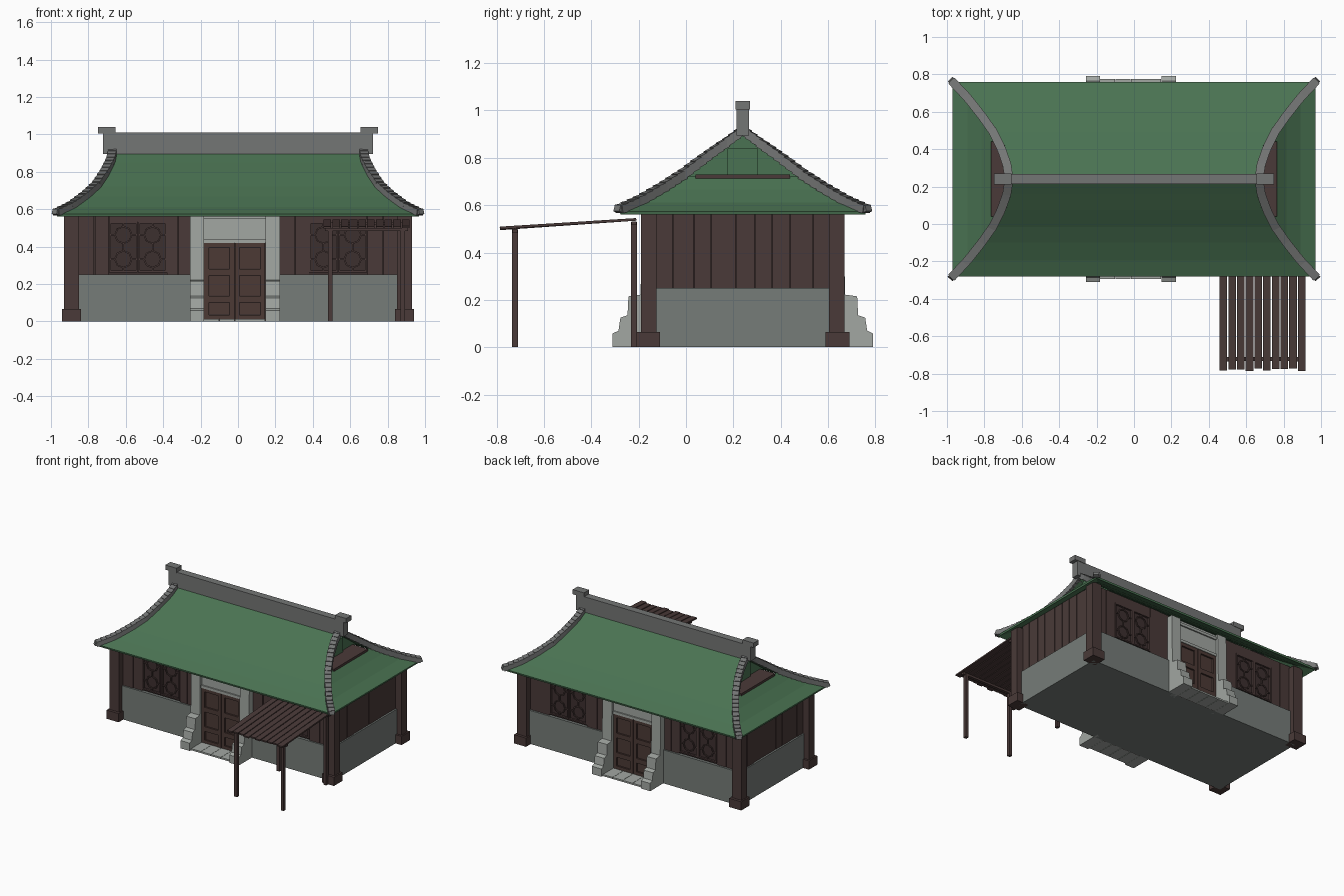
import bpy, bmesh, math, random
from mathutils import Vector, Matrix

if "Cube" in bpy.data.objects:
    bpy.data.objects.remove(bpy.data.objects["Cube"])

random.seed(4)
YC = 0.24  # centre line of the house


def material(name, r, g, b):
    m = bpy.data.materials.new(name)
    m.diffuse_color = (r, g, b, 1)
    m.use_nodes = True
    m.node_tree.nodes["Principled BSDF"].inputs["Base Color"].default_value = m.diffuse_color
    return m


GREEN = material("roof green", 0.068, 0.17, 0.084)
RIDGE = material("ridge grey", 0.175, 0.18, 0.178)
STONE = material("wall stone", 0.18, 0.20, 0.188)
PALE = material("pale stone", 0.36, 0.385, 0.36)
BROWN = material("timber brown", 0.068, 0.042, 0.040)
DOOR = material("door brown", 0.072, 0.042, 0.036)
DARK = material("dark timber", 0.046, 0.029, 0.028)

parts = {}


def part(name, mat):
    if name not in parts:
        parts[name] = (bmesh.new(), mat)
    return parts[name][0]


def box(name, mat, x0, x1, y0, y1, z0, z1):
    loc = Vector((x0 + x1, y0 + y1, z0 + z1)) / 2
    size = Vector((abs(x1 - x0), abs(y1 - y0), abs(z1 - z0)))
    bmesh.ops.create_cube(part(name, mat), size=1,
                          matrix=Matrix.LocRotScale(loc, None, size))


def bar(name, mat, p, q, w, h, tilt=0.0):
    p, q = Vector(p), Vector(q)
    rot = (q - p).to_track_quat('X', 'Z').to_matrix() @ Matrix.Rotation(tilt, 3, 'Y')
    bmesh.ops.create_cube(part(name, mat), size=1, matrix=Matrix.LocRotScale(
        (p + q) / 2, rot.to_quaternion(), Vector(((q - p).length, w, h))))


def prism(name, mat, pts, x0, x1):
    """Extrude a (y, z) outline along x."""
    bm = part(name, mat)
    a = [bm.verts.new((x0, y, z)) for y, z in pts]
    b = [bm.verts.new((x1, y, z)) for y, z in pts]
    bm.faces.new(a)
    bm.faces.new(b[::-1])
    for i in range(len(pts)):
        j = (i + 1) % len(pts)
        bm.faces.new((a[i], b[i], b[j], a[j]))


# House body
box("stone_base", STONE, -0.89, 0.89, YC - 0.395, YC + 0.395, 0, 0.25)
box("timber_core", DARK, -0.865, 0.865, YC - 0.37, YC + 0.37, 0.24, 0.60)


def planks(a0, a1, put):
    """Uneven vertical boards between a0 and a1."""
    n = max(1, round((a1 - a0) / 0.085))
    cuts = [a0] + [a0 + (a1 - a0) * (i + random.uniform(-.15, .15)) / n
                   for i in range(1, n)] + [a1]
    for a, b in zip(cuts, cuts[1:]):
        put(a + 0.0015, b - 0.0015, random.uniform(-0.003, 0.003))


for s in (-1, 1):
    # Corner posts
    for t in (-1, 1):
        box("corner_posts", BROWN, s * 0.85, s * 0.93, YC + t * 0.365, YC + t * 0.43, 0, 0.59)
        box("post_feet", BROWN, s * 0.84, s * 0.94, YC + t * 0.35, YC + t * 0.45, 0, 0.065)
    # Side boards
    planks(YC - 0.37, YC + 0.37, lambda a, b, r: box(
        "side_boards", BROWN, s * 0.85, s * (0.878 + r), a, b, 0.24, 0.605))

    def fy(d):
        return YC + s * d

    # Front and back boards
    for a0, a1 in ((-0.86, -0.69), (-0.38, -0.25), (0.215, 0.38), (0.69, 0.86)):
        planks(a0, a1, lambda a, b, r: box(
            "long_boards", BROWN, a, b, fy(0.35), fy(0.383 + r), 0.24, 0.605))

    # Lattice windows
    for side in (-1, 1):
        xm = side * 0.535
        box("window_head", BROWN, xm - 0.155, xm + 0.155, fy(0.35), fy(0.383), 0.53, 0.605)
        box("window_back", DARK, xm - 0.155, xm + 0.155, fy(0.36), fy(0.374), 0.25, 0.54)
        for c in (xm - 0.078, xm + 0.078):
            y = fy(0.379)
            for e in (-0.072, 0.072):
                box("window_frames", BROWN, c + e - 0.005, c + e + 0.005,
                    fy(0.37), fy(0.388), 0.262, 0.532)
            for z in (0.267, 0.527):
                box("window_frames", BROWN, c - 0.072, c + 0.072, fy(0.37), fy(0.388), z - 0.005, z + 0.005)
            for zc in (0.332, 0.462):
                ring = [(c + 0.045 * math.cos(k * math.pi / 4), y,
                         zc + 0.045 * math.sin(k * math.pi / 4)) for k in range(8)]
                for k in range(8):
                    bar("window_lattice", BROWN, ring[k], ring[(k + 1) % 8], 0.008, 0.008)
                for e in (-1, 1):
                    bar("window_lattice", BROWN, (c + e * 0.045, y, zc), (c + e * 0.072, y, zc), 0.008, 0.008)
                    box("window_lattice", BROWN, c - 0.004, c + 0.004, fy(0.375), fy(0.383),
                        zc + e * 0.045, zc + e * 0.065)

    # Stepped stone door pillars and lintel
    prof = [(0.36, 0), (0.55, 0), (0.55, 0.058), (0.525, 0.07), (0.517, 0.125),
            (0.487, 0.135), (0.483, 0.215), (0.432, 0.222), (0.425, 0.59), (0.36, 0.59)]
    for x0, x1 in ((-0.257, -0.182), (0.146, 0.224)):
        prism("door_pillars", PALE, [(fy(d), z) for d, z in prof], x0, x1)
    box("door_lintel", PALE, -0.19, 0.155, fy(0.36), fy(0.405), 0.42, 0.59)
    for z in (0.42, 0.55):
        box("lintel_trim", PALE, -0.182, 0.146, fy(0.39), fy(0.415), z, z + 0.02)
    # Paving between the pillars
    for i in range(4):
        x = -0.182 + i * 0.082
        box("door_paving", PALE, x + 0.001, x + 0.081, fy(0.39), fy(0.535), 0, 0.012)
    # Double door
    box("door_back", DARK, -0.185, 0.15, fy(0.36), fy(0.398), 0, 0.42)
    for x0, x1 in ((-0.181, -0.020), (-0.016, 0.145)):
        for z0, z1 in ((0.012, 0.035), (0.10, 0.135), (0.245, 0.28), (0.395, 0.42)):
            box("door_rails", DOOR, x0, x1, fy(0.39), fy(0.41), z0, z1)
        for a, b in ((x0, x0 + 0.025), (x1 - 0.025, x1)):
            box("door_stiles", DOOR, a, b, fy(0.39), fy(0.41), 0.012, 0.42)
        for z0, z1 in ((0.038, 0.097), (0.138, 0.242), (0.283, 0.392)):
            box("door_panels", DOOR, x0 + 0.028, x1 - 0.028, fy(0.39), fy(0.402), z0, z1)

# Curved hip-and-gable roof: half length, half depth, height
ST = [(0.97, 0.52, 0.574), (0.89, 0.435, 0.612), (0.815, 0.34, 0.667), (0.755, 0.255, 0.722),
      (0.71, 0.165, 0.79), (0.68, 0.08, 0.85), (0.668, 0.0, 0.908)]
bm = part("roof", GREEN)


def sheet(*pts):
    bm.faces.new([bm.verts.new(p) for p in pts])


for i, ((x0, d0, z0), (x1, d1, z1)) in enumerate(zip(ST, ST[1:])):
    for s in (-1, 1):
        sheet((-x0, YC + s * d0, z0), (x0, YC + s * d0, z0),
              (x1, YC + s * d1, z1), (-x1, YC + s * d1, z1))
        if i < 3:
            sheet((s * x0, YC - d0, z0), (s * x0, YC + d0, z0),
                  (s * x1, YC + d1, z1), (s * x1, YC - d1, z1))
bmesh.ops.remove_doubles(bm, verts=bm.verts, dist=1e-4)
for f in bm.faces:  # all roof faces look up
    f.normal_update()
    if f.normal.z < 0:
        f.normal_flip()


def hip(t):
    i = min(int(t), len(ST) - 2)
    return Vector(ST[i]).lerp(Vector(ST[i + 1]), t - i)


N = 20
for s in (-1, 1):
    # Gable wall, vent and ledge
    prism("gable_walls", GREEN, [(YC - 0.25, 0.715), (YC + 0.25, 0.715), (YC, 0.895)], s * 0.62, s * 0.64)
    box("gable_vents", GREEN, s * 0.63, s * 0.655, YC - 0.065, YC + 0.065, 0.73, 0.84)
    box("gable_ledges", BROWN, s * 0.62, s * 0.765, YC - 0.2, YC + 0.2, 0.712, 0.73)
    # Overlapping ridge tiles down each hip
    for t in (-1, 1):
        for k in range(N):
            p, q = hip(6 * k / N), hip(6 * (k + 1) / N)
            ends = [Vector((s * v.x, YC + t * v.y, v.z + 0.008)) for v in (p, q)]
            mid, half = (ends[0] + ends[1]) / 2, (ends[1] - ends[0]) * 0.62
            bar("hip_tiles", RIDGE, mid - half, mid + half, 0.046, 0.036, 0.14)
        a, b = hip(0), hip(0.3)
        tip = a + (a - b) * 0.45
        bar("hip_tips", RIDGE, (s * a.x, YC + t * a.y, a.z + 0.008),
            (s * tip.x, YC + t * tip.y, tip.z + 0.018), 0.036, 0.026)
    # Ridge end caps
    box("ridge_caps", RIDGE, s * 0.655, s * 0.748, YC - 0.03, YC + 0.03, 1.005, 1.04)
box("ridge_beam", RIDGE, -0.722, 0.722, YC - 0.027, YC + 0.027, 0.895, 1.01)

# Lean-to canopy
for i in range(10):
    x = 0.478 + i * 0.0465
    bar("canopy_boards", BROWN, (x, -0.21, 0.540),
        (x, -0.772 - random.uniform(0, 0.016), 0.502 + random.uniform(-0.002, 0.002)), 0.041, 0.011)
for y, z in ((-0.722, 0.497), (-0.22, 0.53)):
    box("canopy_beams", BROWN, 0.465, 0.91, y - 0.011, y + 0.011, z - 0.014, z + 0.002)
    for x in (0.494, 0.88):
        box("canopy_posts", BROWN, x - 0.012, x + 0.012, y - 0.012, y + 0.012, 0, z)

# Turn every part into an object
for name, (bm, mat) in parts.items():
    if name != "roof":
        bmesh.ops.recalc_face_normals(bm, faces=bm.faces)
    me = bpy.data.meshes.new(name)
    bm.to_mesh(me)
    bm.free()
    me.materials.append(mat)
    ob = bpy.data.objects.new(name, me)
    bpy.context.collection.objects.link(ob)
    if name == "roof":
        mod = ob.modifiers.new("thickness", 'SOLIDIFY')
        mod.thickness = 0.014
        mod.offset = -1
